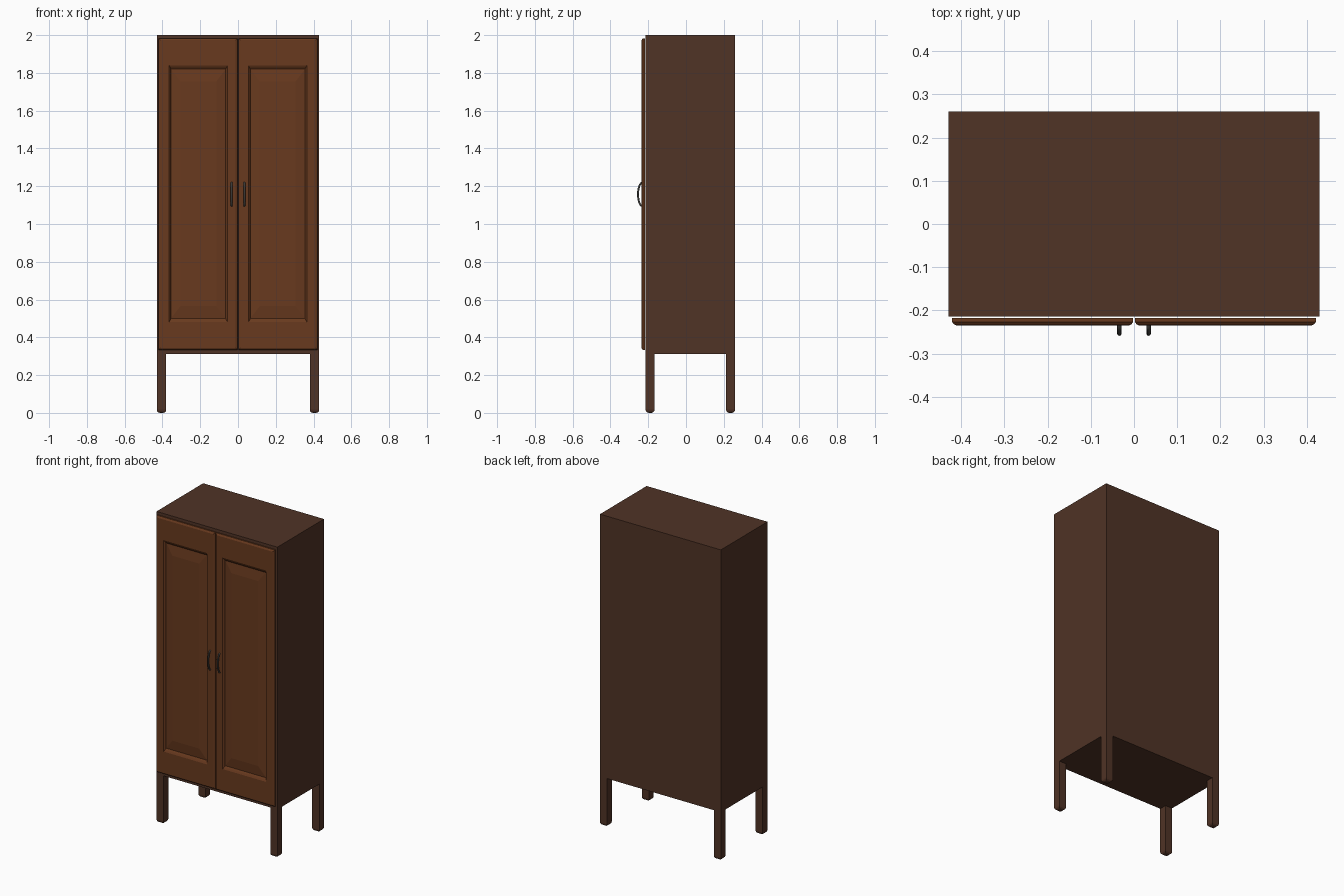
import bpy, bmesh, math
from mathutils import Vector

if "Cube" in bpy.data.objects:
    bpy.data.objects.remove(bpy.data.objects["Cube"])


def material(name, rgb):
    m = bpy.data.materials.new(name)
    m.diffuse_color = (*rgb, 1)
    m.use_nodes = True
    m.node_tree.nodes["Principled BSDF"].inputs["Base Color"].default_value = m.diffuse_color
    return m


DARK_WOOD = material("dark_wood", (0.08, 0.033, 0.019))
DOOR_WOOD = material("door_wood", (0.14, 0.042, 0.013))
METAL = material("dark_metal", (0.07, 0.07, 0.065))


def add_object(name, bm, mat):
    bmesh.ops.recalc_face_normals(bm, faces=bm.faces[:])
    me = bpy.data.meshes.new(name)
    bm.to_mesh(me)
    bm.free()
    me.materials.append(mat)
    ob = bpy.data.objects.new(name, me)
    bpy.context.collection.objects.link(ob)
    return ob


def box_bmesh(x0, x1, y0, y1, z0, z1):
    bm = bmesh.new()
    bmesh.ops.create_cube(bm, size=1)
    for v in bm.verts:
        v.co = Vector(((x0 + x1) / 2 + v.co.x * (x1 - x0),
                       (y0 + y1) / 2 + v.co.y * (y1 - y0),
                       (z0 + z1) / 2 + v.co.z * (z1 - z0)))
    return bm


# Cabinet carcass
add_object("cabinet_body", box_bmesh(-0.43, 0.43, -0.214, 0.26, 0.312, 2.0), DARK_WOOD)


# Legs with rounded-off feet
def leg(name, x0, y0):
    bm = box_bmesh(x0, x0 + 0.05, y0, y0 + 0.048, 0, 0.312)
    foot = [e for e in bm.edges if all(v.co.z < 0.01 for v in e.verts)]
    bmesh.ops.bevel(bm, geom=foot, offset=0.017, segments=3, profile=0.5, affect='EDGES')
    add_object(name, bm, DARK_WOOD)


for side, x0 in (("left", -0.43), ("right", 0.38)):
    leg(f"front_leg_{side}", x0, -0.214)
    leg(f"back_leg_{side}", x0, 0.212)


# Raised-panel door made of nested rectangular rings
def door(name, s):
    outer = (0.002, 0.421, 0.333, 1.983)
    opening = (0.055, 0.365, 0.48, 1.84)
    steps = [(outer, 0, 0, -0.218), (outer, 0, 0, -0.227), (outer, 0.004, 0.004, -0.232),
             (outer, 0.01, 0.01, -0.235),
             (opening, 0, 0, -0.235), (opening, 0.006, 0.010, -0.230),
             (opening, 0.010, 0.020, -0.223), (opening, 0.06, 0.085, -0.231)]
    bm = bmesh.new()
    rings = []
    for (x0, x1, z0, z1), dx, dz, y in steps:
        a, b, c, d = x0 + dx, x1 - dx, z0 + dz, z1 - dz
        rings.append([bm.verts.new((s * x, y, z)) for x, z in ((a, c), (b, c), (b, d), (a, d))])
    for r, q in zip(rings, rings[1:]):
        for i in range(4):
            j = (i + 1) % 4
            bm.faces.new((r[i], r[j], q[j], q[i]))
    bm.faces.new(rings[0])
    bm.faces.new(rings[-1])
    add_object(name, bm, DOOR_WOOD)


# Bowed pull handle swept along an arc
def handle(name, x):
    cu = bpy.data.curves.new(name, 'CURVE')
    cu.dimensions = '3D'
    cu.bevel_depth = 0.005
    cu.bevel_resolution = 2
    cu.use_fill_caps = True
    sp = cu.splines.new('POLY')
    n = 13
    sp.points.add(n - 1)
    for i, p in enumerate(sp.points):
        t = math.pi * i / (n - 1)
        p.co = (x, -0.231 - 0.023 * math.sin(t), 1.157 - 0.062 * math.cos(t), 1)
    tmp = bpy.data.objects.new(name + "_curve", cu)
    bpy.context.collection.objects.link(tmp)
    dg = bpy.context.evaluated_depsgraph_get()
    me = bpy.data.meshes.new_from_object(tmp.evaluated_get(dg))
    bpy.data.objects.remove(tmp)
    me.name = name
    me.materials.clear()
    me.materials.append(METAL)
    ob = bpy.data.objects.new(name, me)
    bpy.context.collection.objects.link(ob)
    bpy.ops.object.select_all(action='DESELECT')
    ob.select_set(True)
    bpy.context.view_layer.objects.active = ob
    bpy.ops.object.shade_smooth_by_angle(angle=math.radians(50))


for side, s in (("left", -1), ("right", 1)):
    door(f"door_{side}", s)
    handle(f"door_handle_{side}", s * 0.034)
